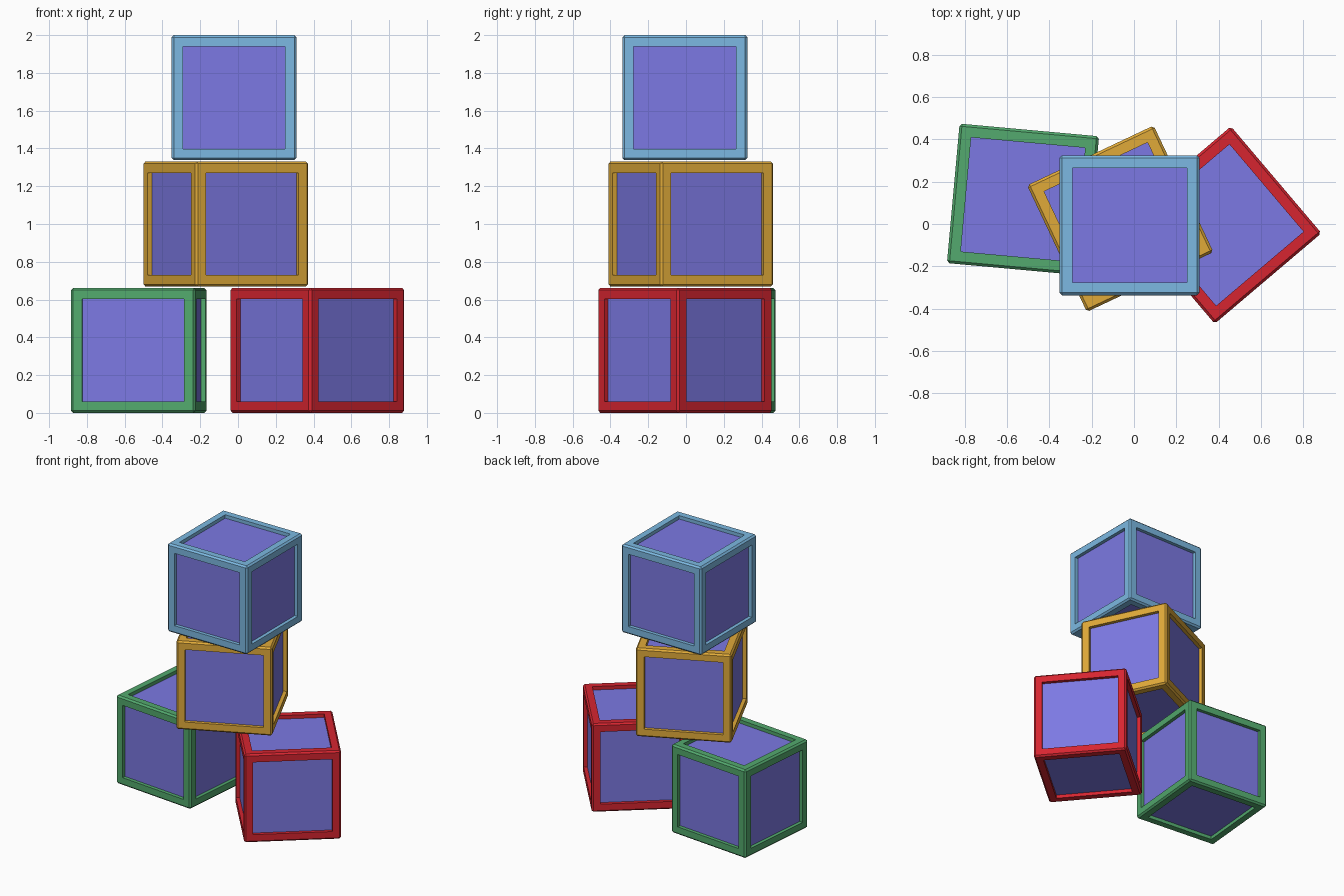
import bpy, bmesh, math

if "Cube" in bpy.data.objects:
    bpy.data.objects.remove(bpy.data.objects["Cube"])

SIDE, BEVEL, FRAME, DEPTH = 0.662, 0.012, 0.08, 0.026


def material(name, rgb):
    # 0-255 display colour converted to linear
    lin = [((c / 255 + 0.055) / 1.055) ** 2.4 if c > 10 else c / 255 / 12.92 for c in rgb]
    m = bpy.data.materials.new(name)
    m.diffuse_color = (*lin, 1)
    m.use_nodes = True
    m.node_tree.nodes["Principled BSDF"].inputs["Base Color"].default_value = m.diffuse_color
    return m


panel = material("violet panel", (124, 121, 227))


def block(name, rgb, centre, angle):
    bm = bmesh.new()
    bmesh.ops.create_cube(bm, size=SIDE)
    # narrow chamfer along the outer edges
    bmesh.ops.bevel(bm, geom=bm.edges[:], offset=BEVEL, segments=1,
                    affect='EDGES', profile=0.5)
    faces = [f for f in bm.faces if max(abs(c) for c in f.normal) > 0.99]
    # raised frame, then recessed centre panel on every side
    bmesh.ops.inset_individual(bm, faces=faces, thickness=FRAME - BEVEL)
    bmesh.ops.inset_individual(bm, faces=faces, thickness=0, depth=-DEPTH)
    for f in faces:
        f.material_index = 1
    bmesh.ops.recalc_face_normals(bm, faces=bm.faces[:])
    mesh = bpy.data.meshes.new(name)
    bm.to_mesh(mesh)
    bm.free()
    mesh.materials.append(material(name + " frame", rgb))
    mesh.materials.append(panel)
    ob = bpy.data.objects.new(name, mesh)
    ob.location = centre
    ob.rotation_euler.z = math.radians(angle)
    bpy.context.collection.objects.link(ob)


# stacked toy blocks: two below, one across them, one on top
low = SIDE / 2
high = 2 - SIDE / 2
block("green_block", (83, 170, 110), (-0.525, 0.115, low), -5.2)
block("red_block", (214, 37, 48), (0.42, -0.005, low), 40.3)
block("yellow_block", (224, 170, 57), (-0.065, 0.025, (low + high) / 2), 25.3)
block("blue_block", (124, 185, 226), (-0.021, -0.006, high), 0)
